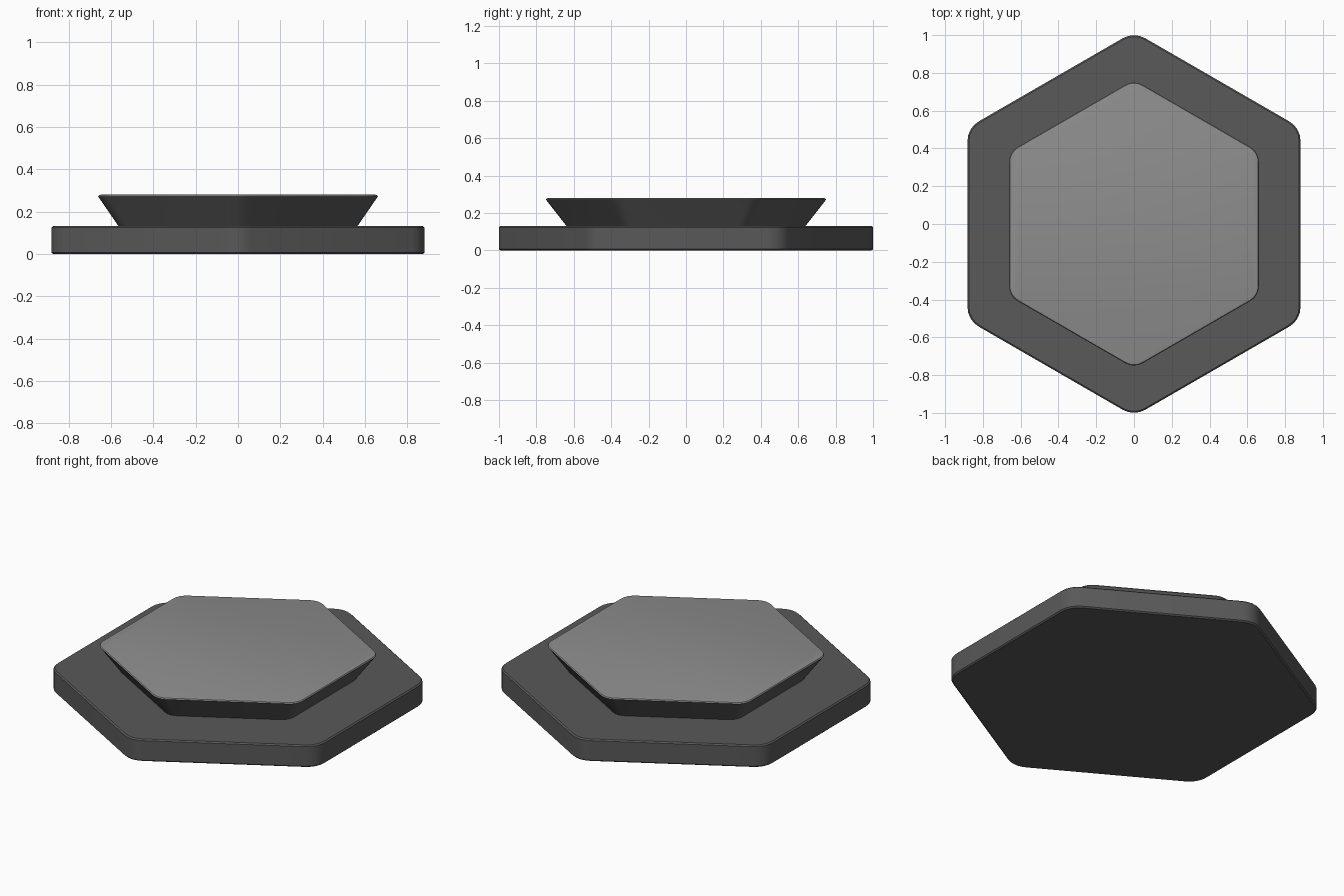
import bpy, bmesh, math

if "Cube" in bpy.data.objects:
    bpy.data.objects.remove(bpy.data.objects["Cube"])


def material(name, v):
    m = bpy.data.materials.new(name)
    m.diffuse_color = (v, v, v, 1)
    m.use_nodes = True
    m.node_tree.nodes["Principled BSDF"].inputs["Base Color"].default_value = m.diffuse_color
    return m


dark = material("dark grey", 0.10)
light = material("light grey", 0.27)


def hex_ring(apothem, radius, steps=4):
    """Pointy-in-y hexagon outline with rounded corners."""
    pts = []
    d = (apothem - radius) / math.cos(math.pi / 6)
    for i in range(6):
        a = math.radians(30 + 60 * i)
        for s in range(steps + 1):
            t = a + math.radians(-30 + 60 * s / steps)
            pts.append((d * math.cos(a) + radius * math.cos(t),
                        d * math.sin(a) + radius * math.sin(t)))
    return pts


def loft(name, levels, light_from=99):
    """Stack of (apothem, corner radius, z) rings, capped at both ends."""
    bm = bmesh.new()
    rings = [[bm.verts.new((x, y, z)) for x, y in hex_ring(a, r)]
             for a, r, z in levels]
    n = len(rings[0])
    bm.faces.new(rings[0][::-1])
    for lo, hi in zip(rings, rings[1:]):
        for i in range(n):
            j = (i + 1) % n
            bm.faces.new((lo[i], lo[j], hi[j], hi[i]))
    bm.faces.new(rings[-1])
    # faces high up and turned upwards take the light colour
    bm.normal_update()
    for f in bm.faces:
        if f.normal.z > 0.2 and f.calc_center_median().z > light_from:
            f.material_index = 1
    me = bpy.data.meshes.new(name)
    bm.to_mesh(me)
    bm.free()
    me.materials.append(dark)
    me.materials.append(light)
    ob = bpy.data.objects.new(name, me)
    bpy.context.collection.objects.link(ob)
    bpy.context.view_layer.objects.active = ob
    ob.select_set(True)
    bpy.ops.object.shade_smooth_by_angle(angle=math.radians(25))
    ob.select_set(False)
    return ob


# wide hexagonal base with slightly softened rims
loft("base_plate", [(0.874, 0.113, 0.0), (0.8815, 0.12, 0.007),
                    (0.8815, 0.12, 0.124), (0.874, 0.113, 0.131)])

# flared pedestal with a light top
loft("flared_top", [(0.56, 0.08, 0.125), (0.661, 0.09, 0.272),
                    (0.657, 0.087, 0.278), (0.645, 0.08, 0.281)], 0.27)
